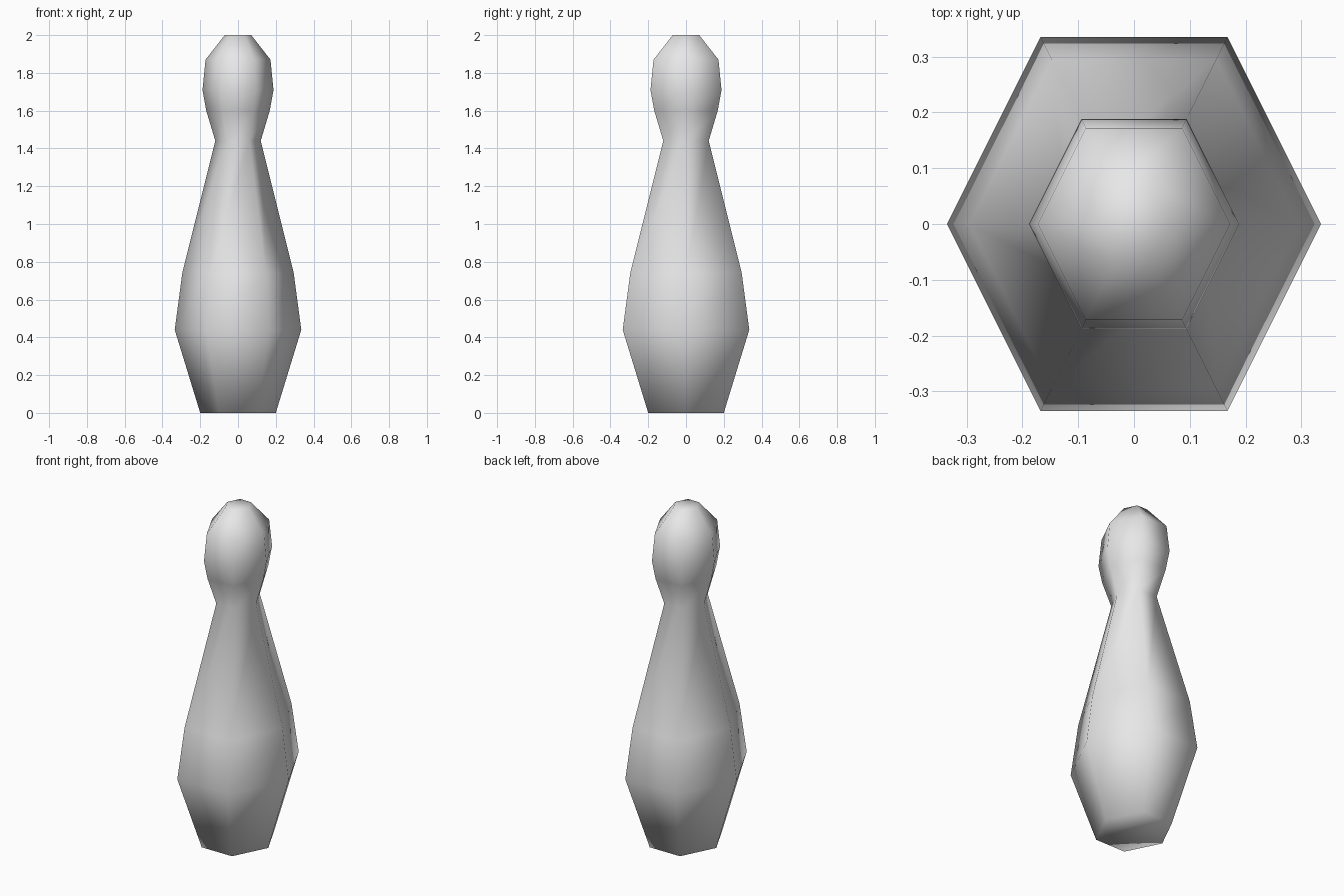
import bpy, bmesh
from math import cos, sin, pi

if "Cube" in bpy.data.objects:
    bpy.data.objects.remove(bpy.data.objects["Cube"], do_unlink=True)

# Plain grey paint
GREY = (0.8, 0.8, 0.8, 1)
paint = bpy.data.materials.new("pale_grey")
paint.use_nodes = True
paint.diffuse_color = GREY
paint.node_tree.nodes["Principled BSDF"].inputs["Base Color"].default_value = GREY

# Pin outline as (radius, height), from base to crown
PROFILE = [(0.2, 0), (0.335, 0.44), (0.295, 0.74), (0.12, 1.44),
           (0.168, 1.6), (0.188, 1.71), (0.172, 1.87), (0.07, 2)]
SIDES = 6
DEPTH = 1 / sin(pi / 3)  # stretch so the hexagon is as deep as it is wide


def ring(bm, radius, z):
    angles = [2 * pi * i / SIDES for i in range(SIDES)]
    return [bm.verts.new((radius * cos(a), radius * DEPTH * sin(a), z)) for a in angles]


# Six-sided pin body, capped at both ends
bm = bmesh.new()
rings = [ring(bm, r, z) for r, z in PROFILE]
for low, high in zip(rings, rings[1:]):
    for i in range(SIDES):
        j = (i + 1) % SIDES
        bm.faces.new((low[i], low[j], high[j], high[i]))
bm.faces.new(rings[0][::-1])
bm.faces.new(rings[-1])
for face in bm.faces:
    face.smooth = True

mesh = bpy.data.meshes.new("bowling_pin")
bm.to_mesh(mesh)
bm.free()
mesh.materials.append(paint)
pin = bpy.data.objects.new("bowling_pin", mesh)
bpy.context.collection.objects.link(pin)
